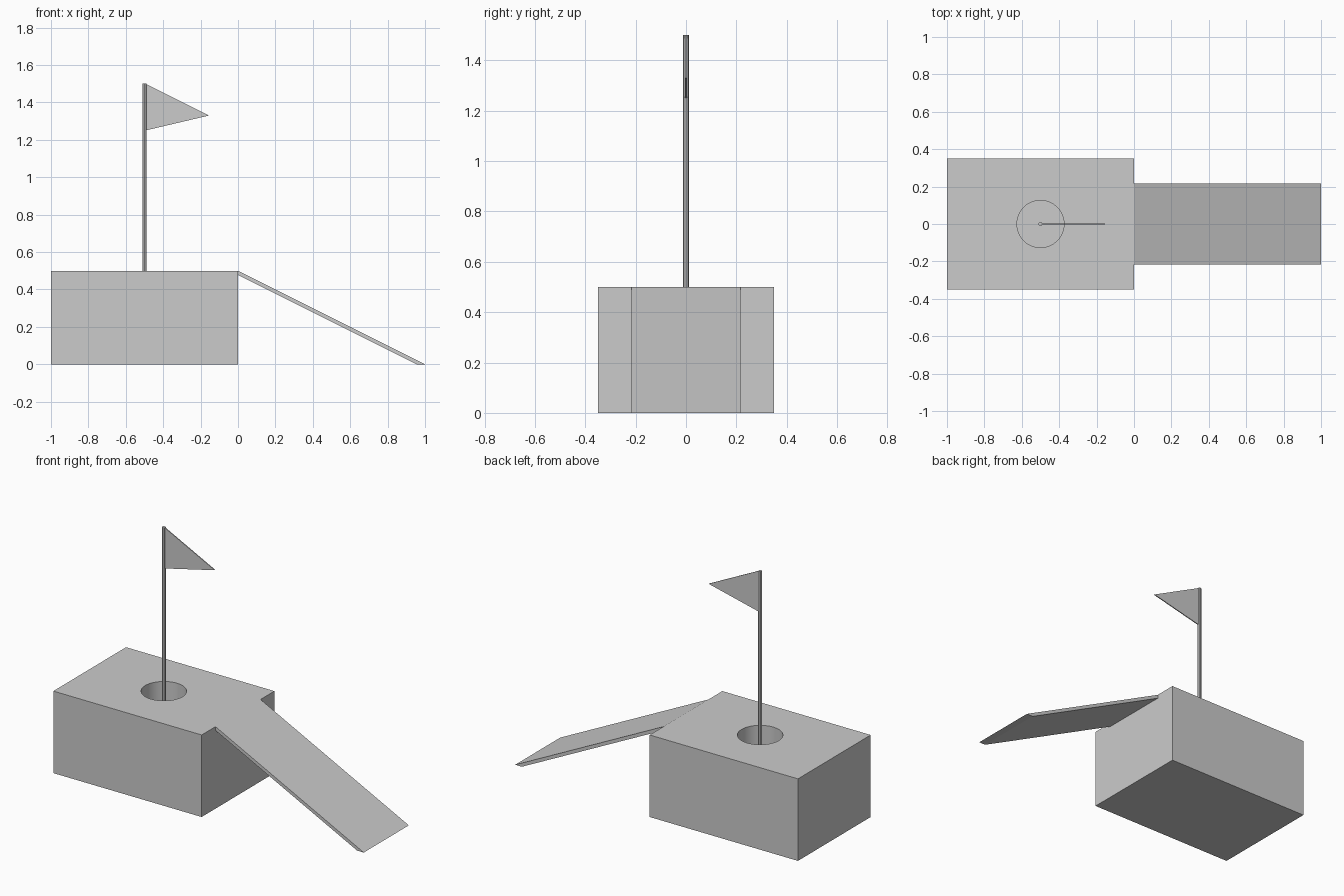
import bpy, bmesh, math

if "Cube" in bpy.data.objects:
    bpy.data.objects.remove(bpy.data.objects["Cube"])


def extrude_profile(name, pts, half_width):
    """Extrude an x-z outline symmetrically along y."""
    bm = bmesh.new()
    face = bm.faces.new([bm.verts.new((x, -half_width, z)) for x, z in pts])
    ext = bmesh.ops.extrude_face_region(bm, geom=[face])
    verts = [g for g in ext["geom"] if isinstance(g, bmesh.types.BMVert)]
    bmesh.ops.translate(bm, verts=verts, vec=(0, 2 * half_width, 0))
    bmesh.ops.recalc_face_normals(bm, faces=bm.faces[:])
    mesh = bpy.data.meshes.new(name)
    bm.to_mesh(mesh)
    bm.free()
    obj = bpy.data.objects.new(name, mesh)
    bpy.context.collection.objects.link(obj)
    return obj


def cylinder(name, sides, radius, z0, z1):
    bpy.ops.mesh.primitive_cylinder_add(
        vertices=sides, radius=radius, depth=z1 - z0,
        location=(-0.5, 0, (z0 + z1) / 2))
    obj = bpy.context.object
    obj.name = name
    return obj


CUP_FLOOR = 0.25

# Solid block with a round cup sunk in its top
block = extrude_profile("block", [(-1, 0), (0, 0), (0, 0.5), (-1, 0.5)], 0.35)
cutter = cylinder("cup_cutter", 48, 0.126, CUP_FLOOR, 0.7)
cut = block.modifiers.new("cup", "BOOLEAN")
cut.operation = "DIFFERENCE"
cut.solver = "EXACT"
cut.object = cutter
bpy.context.view_layer.objects.active = block
bpy.ops.object.select_all(action="DESELECT")
block.select_set(True)
bpy.ops.object.modifier_apply(modifier=cut.name)
bpy.data.objects.remove(cutter)
bpy.ops.object.shade_smooth_by_angle(angle=math.radians(30))

# Thin sloping ramp
extrude_profile("ramp", [(0, 0.5), (0, 0.477), (0.955, 0), (1, 0)], 0.217)

# Flag pole standing in the cup, and its pennant
cylinder("flag_pole", 8, 0.011, CUP_FLOOR, 1.5)
extrude_profile("pennant", [(-0.495, 1.5), (-0.495, 1.25), (-0.155, 1.33)], 0.003)
